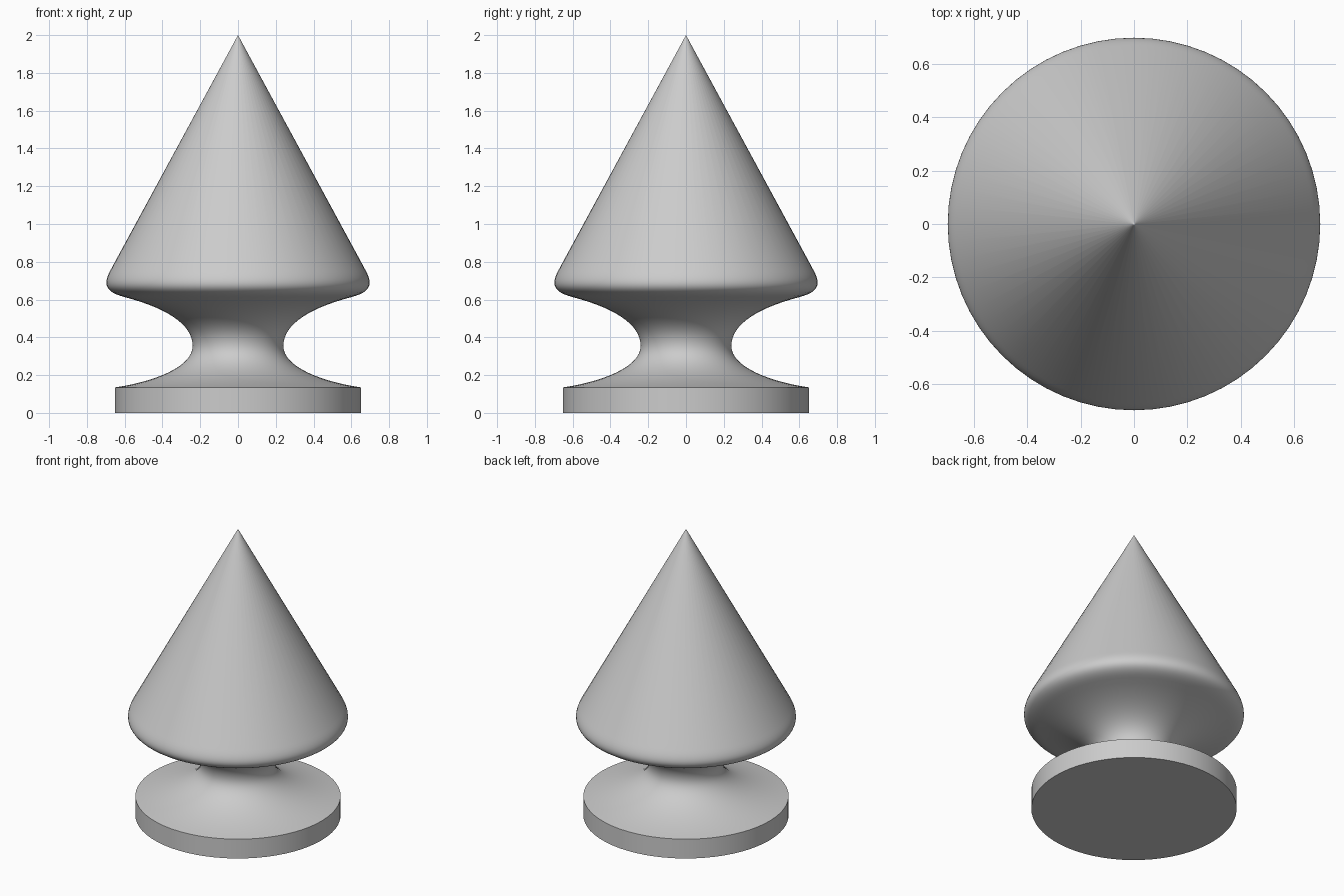
import bpy, bmesh, math
from mathutils import Vector
from mathutils.geometry import interpolate_bezier

cube = bpy.data.objects.get("Cube")
if cube:
    bpy.data.objects.remove(cube, do_unlink=True)

SIDES = 64

# Plain grey material
grey = bpy.data.materials.new("light_grey")
grey.use_nodes = True
colour = (0.6, 0.6, 0.6, 1)
grey.diffuse_color = colour
grey.node_tree.nodes["Principled BSDF"].inputs["Base Color"].default_value = colour


def curve(a, ha, hb, b, steps):
    """Sampled bezier between two (radius, height) points."""
    points = [Vector((r, 0, z)) for r, z in (a, ha, hb, b)]
    return [(p.x, p.z) for p in interpolate_bezier(*points, steps)]


def lathe(name, profile):
    """Turn a (radius, height) profile around the z axis."""
    bm = bmesh.new()
    verts = [bm.verts.new((r, 0, z)) for r, z in profile]
    edges = [bm.edges.new(pair) for pair in zip(verts, verts[1:])]
    bmesh.ops.spin(bm, geom=verts + edges, cent=(0, 0, 0), axis=(0, 0, 1),
                   angle=math.tau, steps=SIDES, use_duplicate=False)
    bmesh.ops.remove_doubles(bm, verts=bm.verts, dist=0.0001)
    bmesh.ops.recalc_face_normals(bm, faces=bm.faces)
    mesh = bpy.data.meshes.new(name)
    bm.to_mesh(mesh)
    bm.free()
    mesh.materials.append(grey)
    obj = bpy.data.objects.new(name, mesh)
    bpy.context.collection.objects.link(obj)
    bpy.ops.object.select_all(action="DESELECT")
    obj.select_set(True)
    bpy.context.view_layer.objects.active = obj
    bpy.ops.object.shade_smooth_by_angle(angle=math.radians(35))
    return obj


# Foot disc, flared waist, rounded rim and cone in one continuous profile
base = [(0, 0), (0.65, 0)]
lower_flare = curve((0.65, 0.135), (0.42, 0.17), (0.24, 0.25), (0.24, 0.355), 16)
upper_flare = curve((0.24, 0.355), (0.24, 0.46), (0.36, 0.55), (0.6, 0.613), 16)
rim = curve((0.6, 0.613), (0.71, 0.642), (0.715, 0.685), (0.67, 0.765), 14)
cone = [(0.65, 0.802), (0.006, 1.989), (0, 2)]
lathe("turned_finial", base + lower_flare + upper_flare[1:] + rim[1:] + cone)
